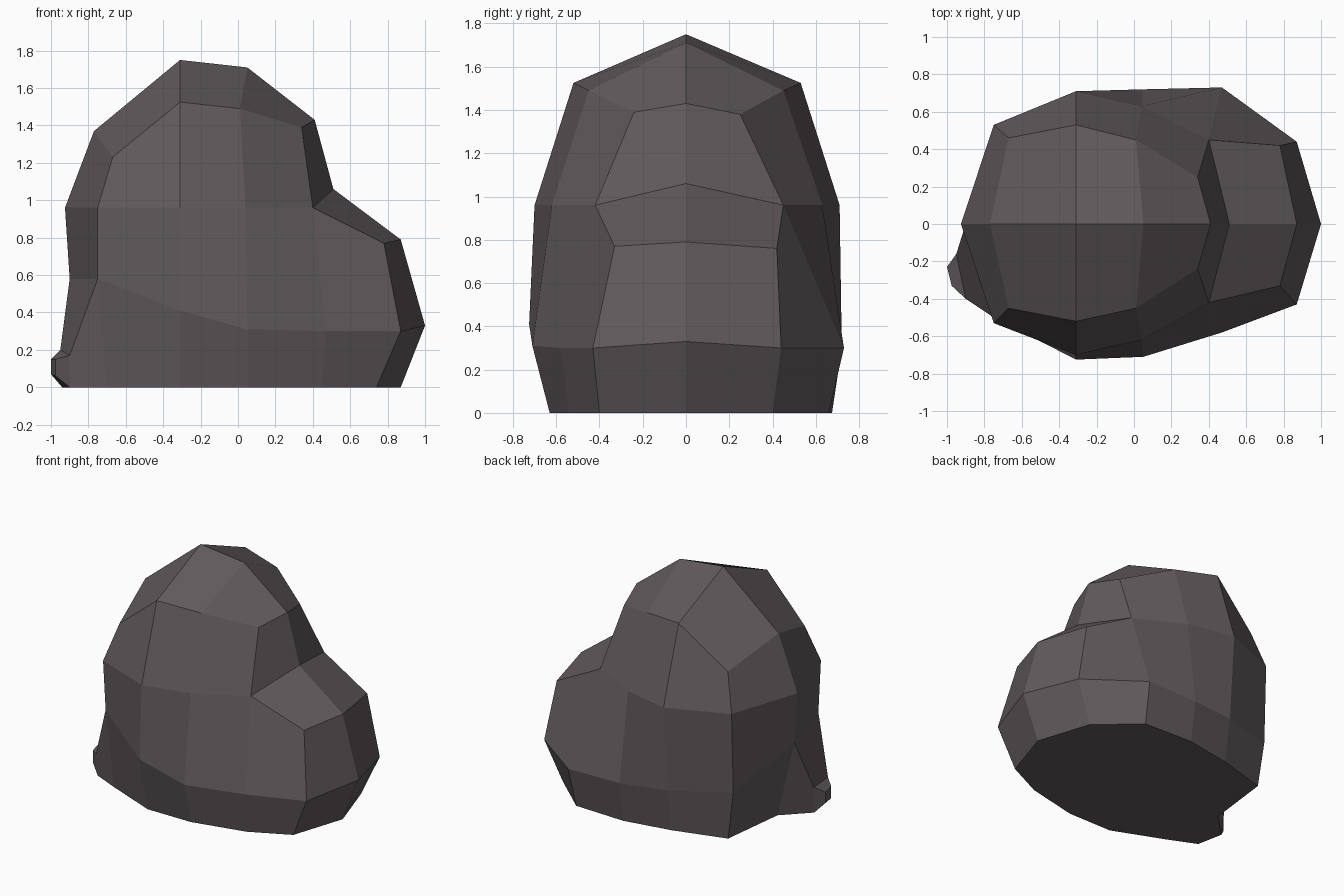
import bpy, bmesh

if "Cube" in bpy.data.objects:
    bpy.data.objects.remove(bpy.data.objects["Cube"])

stone = bpy.data.materials.new("dark_grey_stone")
stone.diffuse_color = (0.12, 0.102, 0.108, 1)
stone.use_nodes = True
stone.node_tree.nodes["Principled BSDF"].inputs["Base Color"].default_value = stone.diffuse_color

bm = bmesh.new()


def ring(half):
    """Closed ring from half-ring rows (x, back y, front y, back z, front z), right to left."""
    back = [bm.verts.new((x, yb, zb)) for x, yb, yf, zb, zf in half]
    front = [bm.verts.new((x, yf, zf)) for x, yb, yf, zb, zf in half[1:-1]]
    return back + front[::-1]


def bridge(a, b, skip=()):
    n = len(a)
    for i in range(n):
        if i not in skip:
            j = (i + 1) % n
            bm.faces.new((a[i], a[j], b[j], b[i]))


# Boulder rings: footprint, low waist, middle
base = ring([(.87, 0, 0, 0, 0), (.74, .40, -.40, 0, 0), (.45, .66, -.54, 0, 0),
             (.05, .675, -.63, 0, 0), (-.31, .61, -.63, 0, 0),
             (-.70, .50, -.47, 0, 0), (-.76, 0, 0, 0, 0)])
low = ring([(1.0, 0, 0, .33, .33), (.87, .44, -.43, .30, .30), (.47, .73, -.58, .30, .30),
            (.05, .72, -.71, .30, .31), (-.31, .665, -.725, .32, .41),
            (-.75, .51, -.50, .36, .58), (-.90, 0, 0, .58, .58)])
mid = ring([(.87, 0, 0, .79, .79), (.78, .42, -.33, .76, .77), (.40, .45, -.42, .96, .96),
            (.04, .63, -.62, .96, .96), (-.31, .71, -.70, .96, .96),
            (-.75, .53, -.53, .96, .96), (-.925, 0, 0, .96, .96)])
# Upper hump ring
upper = ring([(.41, 0, 0, 1.43, 1.43), (.34, .25, -.24, 1.38, 1.39), (.01, .45, -.45, 1.49, 1.49),
              (-.31, .53, -.52, 1.525, 1.525), (-.67, .46, -.45, 1.23, 1.23),
              (-.77, 0, 0, 1.37, 1.37)])

bridge(base, low, skip=(6,))
bridge(low, mid)

# Right-hand ledge, then the walls of the hump
notch = bm.verts.new((.51, 0, 1.06))
bm.faces.new((mid[0], mid[1], mid[2], notch))
bm.faces.new((mid[0], notch, mid[10], mid[11]))
bridge([notch] + mid[2:11], upper)

# Crown
t1, t2 = bm.verts.new((-.31, 0, 1.75)), bm.verts.new((.05, 0, 1.71))
crown = [upper[0], t2, t1, upper[5]]
for a, b, c, d in ((0, 1, 2, 3), (0, 9, 8, 7)):
    side = upper[b], upper[c], upper[d], upper[4 if b == 1 else 6]
    bm.faces.new((crown[0], side[0], side[1], t2))
    bm.faces.new((t2, side[1], side[2], t1))
    bm.faces.new((t1, side[2], side[3], crown[3]))

# Small spur at the left foot
root = [bm.verts.new(p) for p in ((-.95, -.16, .20), (-.90, -.40, .17), (-.90, -.38, 0), (-.94, -.18, 0))]
tip = [bm.verts.new(p) for p in ((-1.0, -.23, .15), (-.975, -.33, .15), (-.975, -.33, .06), (-1.0, -.23, .07))]
bm.faces.new((low[6], low[7], root[1], root[0]))
bm.faces.new((low[7], base[7], root[2], root[1]))
bm.faces.new((base[6], low[6], root[0], root[3]))
bridge(root, tip)
bm.faces.new(tip)

# Flat underside
bm.faces.new(base[:7] + [root[3], root[2]] + base[7:])

bmesh.ops.recalc_face_normals(bm, faces=bm.faces)
mesh = bpy.data.meshes.new("boulder")
bm.to_mesh(mesh)
bm.free()
mesh.materials.append(stone)
bpy.context.collection.objects.link(bpy.data.objects.new("boulder", mesh))
